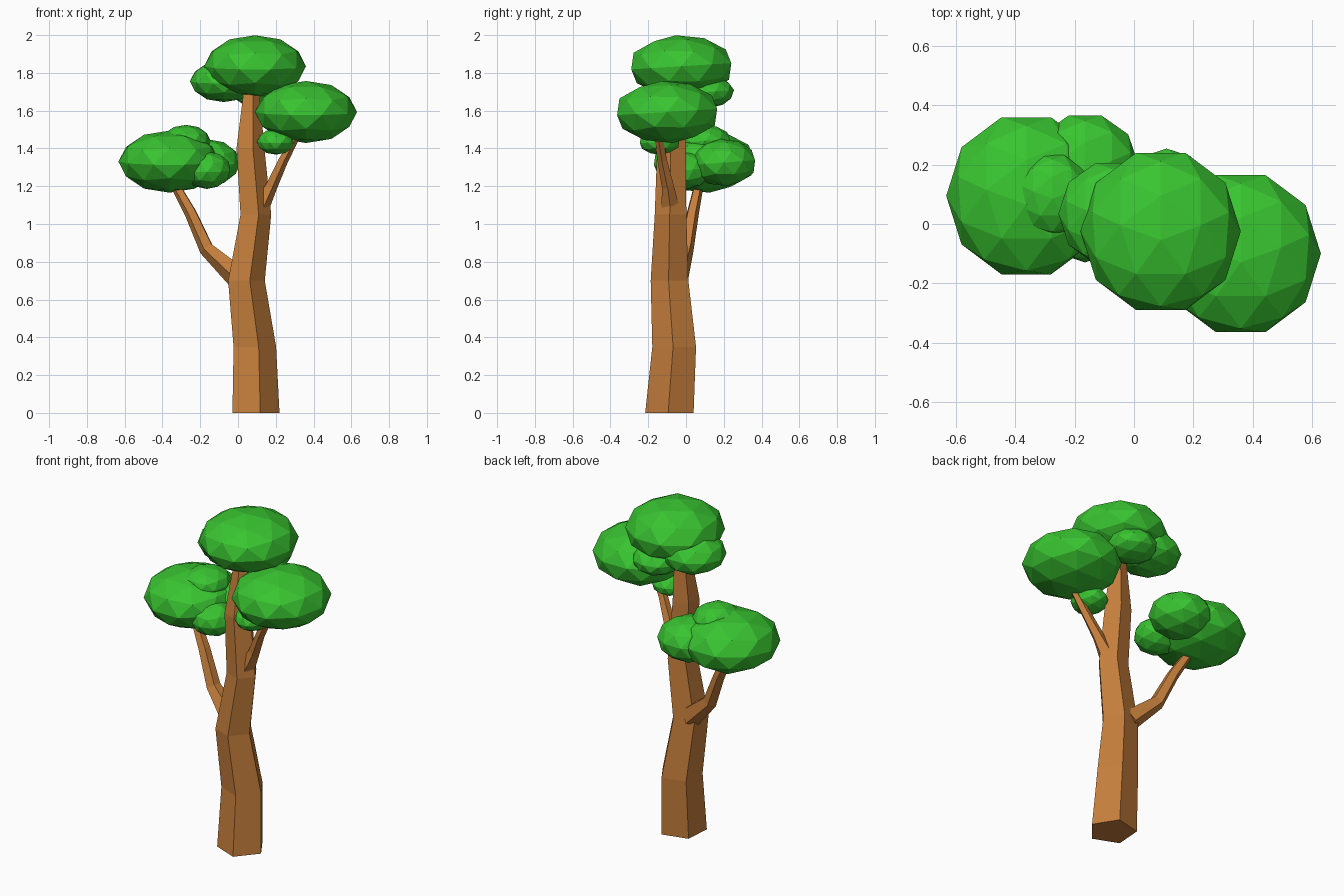
import bpy, bmesh, math
from mathutils import Vector, Matrix, Quaternion

cube = bpy.data.objects.get("Cube")
if cube:
    bpy.data.objects.remove(cube, do_unlink=True)


def material(name, rgb):
    mat = bpy.data.materials.new(name)
    mat.use_nodes = True
    mat.diffuse_color = (*rgb, 1)
    mat.node_tree.nodes["Principled BSDF"].inputs["Base Color"].default_value = (*rgb, 1)
    return mat


bark = material("bark_brown", (0.56, 0.21, 0.045))
leaf = material("leaf_green", (0.04, 0.55, 0.03))


def finish(name, bm, mat):
    bmesh.ops.recalc_face_normals(bm, faces=bm.faces)
    mesh = bpy.data.meshes.new(name)
    bm.to_mesh(mesh)
    bm.free()
    mesh.materials.append(mat)
    obj = bpy.data.objects.new(name, mesh)
    bpy.context.collection.objects.link(obj)
    return obj


def limb(name, path, level=False, sides=5, phase=-4):
    """Tapered faceted tube; path holds (x, y, z, radius)."""
    bm = bmesh.new()
    pts = [Vector(p[:3]) for p in path]
    rings = []
    for i, p in enumerate(pts):
        along = pts[min(i + 1, len(pts) - 1)] - pts[max(i - 1, 0)]
        turn = Quaternion() if level else along.to_track_quat('Z', 'Y')
        ring = []
        for k in range(sides):
            a = math.radians(phase) + math.tau * k / sides
            offset = Vector((math.cos(a), math.sin(a), 0)) * path[i][3]
            ring.append(bm.verts.new(p + turn @ offset))
        rings.append(ring)
    for low, high in zip(rings, rings[1:]):
        for k in range(sides):
            n = (k + 1) % sides
            bm.faces.new((low[k], low[n], high[n], high[k]))
    bm.faces.new(rings[0])
    bm.faces.new(rings[-1])
    return finish(name, bm, bark)


def clump(name, centre, size, spin=18):
    """Flattened low-poly leaf ball, slightly tilted."""
    bm = bmesh.new()
    bmesh.ops.create_icosphere(bm, subdivisions=2, radius=1)
    tilt = Matrix.Rotation(math.radians(6), 4, 'X') @ Matrix.Rotation(math.radians(spin), 4, 'Z')
    bm.transform(Matrix.Translation(centre) @ Matrix.Diagonal((*size, 1)) @ tilt)
    return finish(name, bm, leaf)


# Trunk and branches
limb("trunk", [
    (0.085, -0.085, 0, 0.135), (0.08, -0.06, 0.35, 0.122), (0.037, -0.085, 0.7, 0.105),
    (0.088, -0.08, 1.05, 0.088), (0.06, -0.075, 1.4, 0.08), (0.07, -0.05, 1.78, 0.036)], level=True)
limb("right_branch", [
    (0.0, -0.05, 0.72, 0.065), (-0.165, 0.0, 0.87, 0.042), (-0.25, 0.035, 1.06, 0.034),
    (-0.34, 0.07, 1.22, 0.026)])
limb("left_branch", [
    (0.10, -0.08, 1.06, 0.055), (0.175, -0.095, 1.2, 0.034), (0.24, -0.125, 1.34, 0.027),
    (0.32, -0.15, 1.49, 0.022)])

# Large leaf clumps
big = (0.27, 0.28, 0.165)
clump("top_leaves", (0.09, -0.025, 1.835), big)
clump("left_leaves", (0.36, -0.1, 1.593), big)
clump("right_leaves", (-0.363, 0.095, 1.33), big)

# Small leaf clumps
clump("right_back_leaves", (-0.165, 0.2, 1.325), (0.18, 0.175, 0.125))
clump("right_upper_leaves", (-0.275, 0.1, 1.44), (0.13, 0.14, 0.085))
clump("right_inner_leaves", (-0.165, 0.0, 1.285), (0.13, 0.13, 0.1), 0)
clump("top_side_leaves", (-0.075, 0.035, 1.755), (0.18, 0.18, 0.11))
clump("top_back_leaves", (0.11, 0.115, 1.7), (0.14, 0.14, 0.085), 0)
clump("left_under_leaves", (0.2, -0.14, 1.435), (0.1, 0.11, 0.068))
